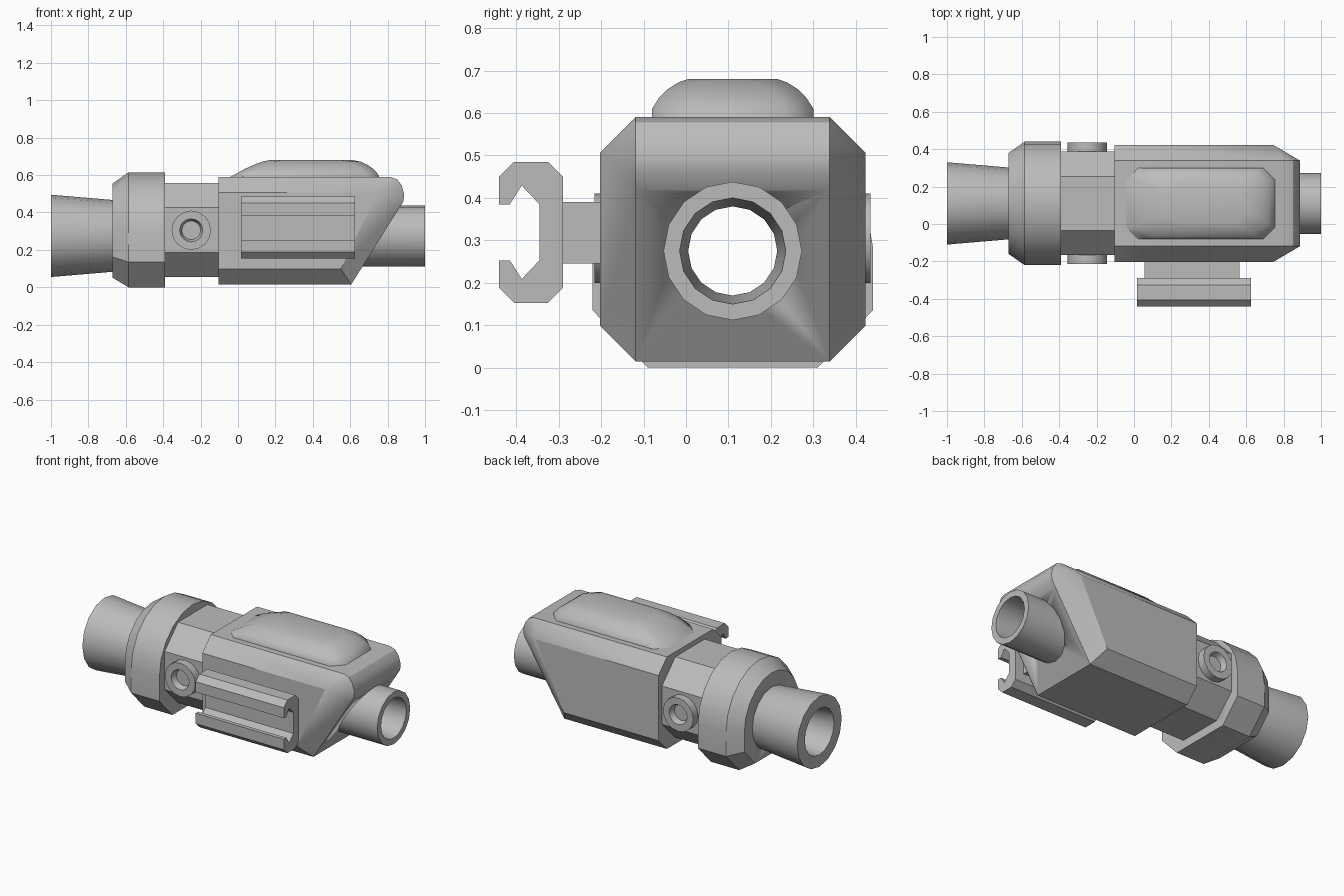
import bpy, bmesh, math
from mathutils import Vector

if "Cube" in bpy.data.objects:
    bpy.data.objects.remove(bpy.data.objects["Cube"])

grey = bpy.data.materials.new("matte grey")
grey.use_nodes = True
grey.diffuse_color = (0.5, 0.5, 0.5, 1)
grey.node_tree.nodes["Principled BSDF"].inputs["Base Color"].default_value = (0.5, 0.5, 0.5, 1)

CY, CZ = 0.11, 0.275   # bore axis


def finish(name, bm, angle=32):
    bmesh.ops.recalc_face_normals(bm, faces=bm.faces)
    mesh = bpy.data.meshes.new(name)
    bm.to_mesh(mesh)
    bm.free()
    mesh.materials.append(grey)
    ob = bpy.data.objects.new(name, mesh)
    bpy.context.collection.objects.link(ob)
    bpy.ops.object.select_all(action='DESELECT')
    ob.select_set(True)
    bpy.context.view_layer.objects.active = ob
    bpy.ops.object.shade_smooth_by_angle(angle=math.radians(angle))
    return ob


def loft(name, rings, caps=True, closed=False, angle=32):
    """Skin a list of equal-length point rings."""
    bm = bmesh.new()
    loops = [[bm.verts.new(p) for p in ring] for ring in rings]
    pairs = list(zip(loops, loops[1:]))
    if closed:
        pairs.append((loops[-1], loops[0]))
    for a, b in pairs:
        for i in range(len(a)):
            j = (i + 1) % len(a)
            bm.faces.new((a[i], a[j], b[j], b[i]))
    if caps and not closed:
        bm.faces.new(loops[0])
        bm.faces.new(loops[-1])
    return finish(name, bm, angle)


def extrude_x(name, profile, x0, x1):
    return loft(name, [[(x, y, z) for y, z in profile] for x in (x0, x1)])


def circle_x(x, r, n=16):
    steps = [math.tau * i / n for i in range(n)]
    return [(x, CY + r * math.cos(a), CZ + r * math.sin(a)) for a in steps]


def octagon(cu, cv, hu, hv, c):
    """Chamfered rectangle in two coordinates."""
    pts = [(hu, hv - c), (hu - c, hv), (c - hu, hv), (-hu, hv - c),
           (-hu, c - hv), (c - hu, -hv), (hu - c, -hv), (hu, c - hv)]
    return [(cu + u, cv + v) for u, v in pts]


# Hollow tube with flared eyepiece
tube = [(-1, 0.22), (-0.6, 0.186), (-0.5, 0.163), (1, 0.163),
        (1, 0.125), (0.6, 0.105), (-0.6, 0.105), (-1, 0.145)]
loft("sight_tube", [circle_x(x, r) for x, r in tube], closed=True)

# Collar: round above, chamfered below
collar = [(0.33 * math.cos(math.pi * i / 10), 0.33 * math.sin(math.pi * i / 10)) for i in range(11)]
collar += [(-0.33, -0.15), (-0.2, -0.285), (0.2, -0.285), (0.33, -0.15)]
collar_ob = loft("collar", [[(x, CY + y * s, 0.285 + z * s) for y, z in collar]
                            for x, s in ((-0.67, 0.82), (-0.585, 1), (-0.39, 1))])

# Neck between collar and housing
neck_ob = extrude_x("neck", octagon(CY, 0.307, 0.277, 0.252, 0.132), -0.4, -0.09)

# Housing with undercut nose and rounded brow
bm = bmesh.new()
section = octagon(CY, 0.3025, 0.3125, 0.2875, 0.084)
back = [bm.verts.new((-0.105, y, z)) for y, z in section]
brow = [(0.605, 0.015), (0.86, 0.42), (0.885, 0.46), (0.888, 0.5),
        (0.875, 0.545), (0.85, 0.578), (0.815, 0.59)]
left, right = ([bm.verts.new((x, y, z)) for x, z in brow]
               for y in (section[1][0], section[2][0]))
cheeks = {i: bm.verts.new((0.745 if i in (0, 3) else 0.55, *section[i])) for i in (0, 3, 4, 7)}
front = [cheeks[0], left[-1], right[-1], cheeks[3], cheeks[4], right[0], left[0], cheeks[7]]
bm.faces.new(back)
for i in range(8):
    j = (i + 1) % 8
    bm.faces.new((back[i], back[j], front[j], front[i]))
for i in range(len(brow) - 1):
    bm.faces.new((left[i], left[i + 1], right[i + 1], right[i]))
for side, top, low in ((left, cheeks[0], cheeks[7]), (right, cheeks[3], cheeks[4])):
    bm.faces.new((low, side[0], side[1], top))
    for a, b in zip(side[1:], side[2:]):
        bm.faces.new((top, a, b))
housing_ob = finish("housing", bm)

# Bore through the solid parts
bore = loft("bore_cutter", [circle_x(-1.2, 0.135), circle_x(1.2, 0.135)])
bore.hide_render = True
for ob in (collar_ob, neck_ob, housing_ob):
    mod = ob.modifiers.new("bore", 'BOOLEAN')
    mod.object = bore
    mod.operation = 'DIFFERENCE'
    mod.solver = 'EXACT'
    bpy.context.view_layer.objects.active = ob
    bpy.ops.object.modifier_apply(modifier=mod.name)
bpy.data.objects.remove(bore)

# Rounded top cover
cover = [(0.58, -0.06, 0.76, 0.19), (0.61, -0.005, 0.745, 0.19), (0.635, 0.04, 0.72, 0.174),
         (0.655, 0.085, 0.692, 0.155), (0.672, 0.13, 0.655, 0.128), (0.68, 0.17, 0.615, 0.105)]
loft("top_cover", [[(x, y, z) for x, y in octagon((a + b) / 2, CY, (b - a) / 2, h, 0.065)]
                   for z, a, b, h in cover], angle=50)

# Adjustment knobs on both sides
knob = [(0.105, 0.24), (0.105, 0.325), (0.062, 0.325), (0.05, 0.29)]
for name, s in (("front_knob", -1), ("back_knob", 1)):
    loft(name, [[(-0.25 + r * math.cos(math.tau * i / 16), CY + s * h,
                  0.305 + r * math.sin(math.tau * i / 16)) for i in range(16)]
                for r, h in knob])

# Rail clamp: half profile mirrored about its middle height
half = [(-0.29, 0.131), (-0.325, 0.166), (-0.405, 0.166), (-0.44, 0.131),
        (-0.44, 0.066), (-0.415, 0.066), (-0.387, 0.11), (-0.345, 0.066)]
clamp = [(y, 0.319 + d) for y, d in half] + [(y, 0.319 - d) for y, d in reversed(half)]
extrude_x("rail_clamp", clamp, 0.015, 0.625)
stem = [(-0.3, 0.245), (-0.19, 0.245), (-0.19, 0.39), (-0.3, 0.39)]
extrude_x("clamp_stem", stem, 0.055, 0.565)
